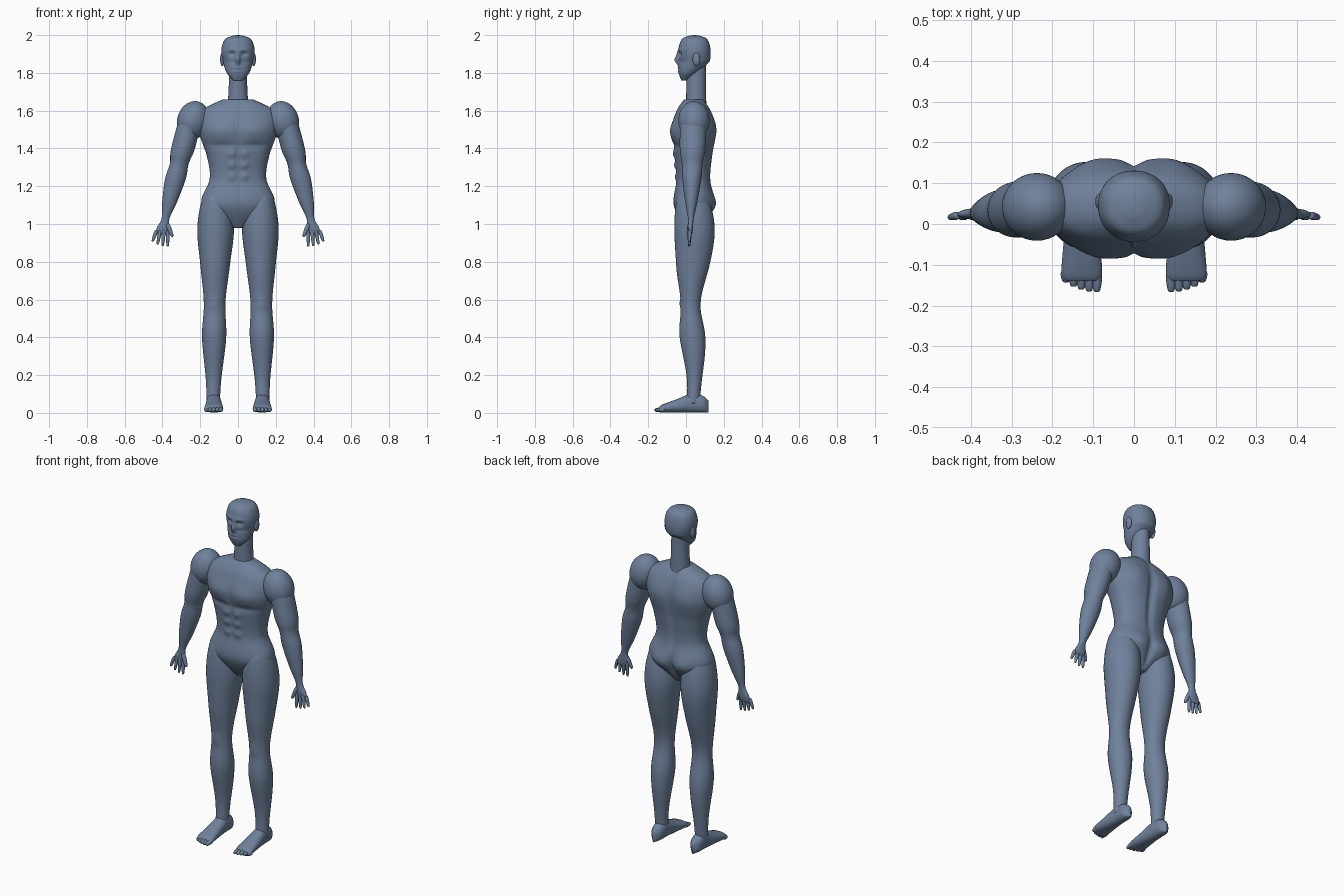
import bpy, bmesh
from math import sin, cos, pi, exp, copysign
from mathutils import Matrix, Vector
from mathutils.geometry import interpolate_bezier

cube = bpy.data.objects.get("Cube")
if cube:
    bpy.data.objects.remove(cube)

skin = bpy.data.materials.new("slate_blue")
skin.use_nodes = True
slate = (.16, .22, .33, 1)
skin.diffuse_color = slate
skin.node_tree.nodes["Principled BSDF"].inputs["Base Color"].default_value = slate

FRONT, BACK = -1, 1


def finish(bm, name, side=1):
    """Turn a bmesh into a smooth object, reflected when side is negative."""
    bmesh.ops.scale(bm, vec=(side, 1, 1), verts=bm.verts)
    bmesh.ops.recalc_face_normals(bm, faces=bm.faces)
    mesh = bpy.data.meshes.new(name)
    bm.to_mesh(mesh)
    bm.free()
    mesh.materials.append(skin)
    for poly in mesh.polygons:
        poly.use_smooth = True
    obj = bpy.data.objects.new(name, mesh)
    bpy.context.collection.objects.link(obj)


def smooth_rows(rows, steps):
    """Run a smooth spline through the cross-section rows."""
    points = [Vector(row) for row in (rows[0], *rows, rows[-1])]
    result = [points[0]]
    for before, start, end, after in zip(points, points[1:], points[2:], points[3:]):
        handle_a = start + (end - before) / 6
        handle_b = end - (after - start) / 6
        result += interpolate_bezier(start, handle_a, handle_b, end, steps)[1:]
    return result


def swell(x, z, facing, bumps):
    """Total outward push of the muscle forms on one side of the body."""
    total = 0
    for centre_x, centre_z, spread_x, spread_z, push, bump_facing in bumps:
        if bump_facing == facing:
            across = (abs(x) - centre_x) / spread_x
            along = (z - centre_z) / spread_z
            total += push * exp(-across * across - along * along)
    return total


def loft(name, rows, centre, side=1, bumps=(), power=2.0, segments=40, steps=8, matrix=Matrix()):
    """Skin rows of (height, radius x, radius y) around a centre line."""
    bm = bmesh.new()
    rings = []
    for z, radius_x, radius_y in smooth_rows(rows, steps):
        centre_x, centre_y = centre(z, radius_y)
        ring = []
        for k in range(segments):
            c, s = cos(2 * pi * k / segments), sin(2 * pi * k / segments)
            x = centre_x + radius_x * copysign(abs(c) ** (2 / power), c)
            y = centre_y + radius_y * copysign(abs(s) ** (2 / power), s)
            facing = BACK if s > 0 else FRONT
            y += facing * swell(x, z, facing, bumps) * abs(s) ** .5
            ring.append(bm.verts.new((x, y, z)))
        rings.append(ring)
    for low, high in zip(rings, rings[1:]):
        for k in range(segments):
            bm.faces.new((low[k - 1], low[k], high[k], high[k - 1]))
    bm.faces.new(rings[0])
    bm.faces.new(rings[-1])
    bm.transform(matrix)
    finish(bm, name, side)


def ellipsoid(name, centre, radii, side, tilt=0):
    bm = bmesh.new()
    bmesh.ops.create_uvsphere(bm, u_segments=40, v_segments=24, radius=1)
    size = Matrix.Diagonal(radii).to_4x4()
    bm.transform(Matrix.Translation(centre) @ Matrix.Rotation(tilt, 4, 'Y') @ size)
    finish(bm, name, side)


def digit(name, start, end, radius, side):
    """A tapered finger or toe between two points."""
    axis = Vector(end) - Vector(start)
    profile = ((0, .8), (.3, 1), (.9, .65), (1, .1))
    rows = [(axis.length * f, radius * w, radius * w) for f, w in profile]
    turn = axis.to_track_quat('Z', 'Y').to_matrix().to_4x4()
    loft(name, rows, lambda z, r: (0, 0), side, segments=16, steps=5,
         matrix=Matrix.Translation(start) @ turn)


# Centre lines of the body parts
def trunk_line(z, radius):
    return 0, .04


def neck_line(z, radius):
    return 0, .054


def head_line(z, radius):
    # The jaw runs forward below the cheekbones
    return 0, .045 - max(0, 1.86 - z) * .55


def arm_line(z, radius):
    return .641 - z / 4, z / 40


def leg_line(z, radius):
    # The knee sits forward of the thigh and calf
    return .132 - .014 * z, .035 - .01 * cos(8.4 * (z - .58))


def foot_line(z, radius):
    # The sole stays flat on the ground
    return .128, radius + .002


# Torso with chest, abdominal, back and seat muscles
chest = (.09, 1.49, .08, .05, .015, FRONT)
chest_crease = (.09, 1.415, .08, .016, -.01, FRONT)
midline = (0, 1.4, .012, .17, -.01, FRONT)
shoulder_blade = (.1, 1.5, .06, .09, .013, BACK)
spine = (0, 1.4, .02, .2, -.018, BACK)
seat = (.08, 1.1, .06, .06, .018, BACK)
cleft = (0, 1.08, .016, .06, -.02, BACK)
abdomen = [(.033, z, .022, .02, .01, FRONT) for z in (1.25, 1.31, 1.37)]
loft("torso",
     [(.98, .03, .04), (1.1, .19, .105), (1.24, .15, .09), (1.36, .165, .1),
      (1.5, .21, .115), (1.6, .19, .09), (1.66, .08, .05)],
     trunk_line, power=2.3, segments=112, steps=14,
     bumps=[chest, chest_crease, midline, shoulder_blade, spine, seat, cleft, *abdomen])

# Neck
loft("neck", [(1.6, .07, .056), (1.66, .053, .053), (1.85, .045, .052)], neck_line)

# Head with facial forms
nose = (0, 1.865, .012, .02, .023, FRONT)
nose_bridge = (0, 1.895, .01, .02, .009, FRONT)
eye_socket = (.032, 1.9, .017, .013, -.012, FRONT)
brow = (.03, 1.922, .03, .01, .005, FRONT)
lips = (0, 1.817, .022, .014, .007, FRONT)
mouth = (0, 1.817, .024, .004, -.01, FRONT)
loft("head",
     [(1.76, .025, .015), (1.8, .06, .05), (1.86, .079, .08), (1.92, .088, .085),
      (1.975, .072, .07), (1.995, .035, .035), (2, .004, .004)],
     head_line, power=2.15, segments=112, steps=12,
     bumps=[nose, nose_bridge, eye_socket, brow, lips, mouth])

kneecap = (.125, .575, .03, .022, .008, FRONT)

for side, label in ((1, "left_"), (-1, "right_")):
    ellipsoid(label + "ear", (.083, .055, 1.872), (.012, .02, .036), side)

    # Arm from the palm up, with a round shoulder
    ellipsoid(label + "shoulder", (.238, .042, 1.548), (.084, .083, .104), side, tilt=-.3)
    loft(label + "arm",
         [(.945, .03, .008), (.98, .034, .013), (1.03, .021, .015), (1.12, .04, .033),
          (1.24, .055, .05), (1.32, .05, .055), (1.4, .063, .068), (1.58, .06, .07)],
         arm_line, side)

    # Fingers and thumb fan out from the palm
    for n, finger in enumerate(("index", "middle", "ring", "little")):
        base = (.372 + .02 * n, .021, .965)
        tip = (.372 + .027 * n, .016, .88 + .003 * n * n)
        digit(label + finger + "_finger", base, tip, .01, side)
    digit(label + "thumb", (.374, .02, 1), (.346, .012, .932), .012, side)

    # Leg
    loft(label + "leg",
         [(.05, .035, .034), (.18, .041, .04), (.4, .064, .068), (.58, .057, .052),
          (.78, .078, .088), (.97, .097, .107), (1.12, .077, .088), (1.19, .04, .05)],
         leg_line, side, bumps=[kneecap], segments=56)

    # Foot, lofted from heel to ball, with five toes
    loft(label + "foot",
         [(-.12, .01, .03), (-.09, .033, .044), (-.03, .038, .05), (.05, .045, .035),
          (.12, .05, .022), (.14, .043, .016)],
         foot_line, side, power=2.3, matrix=Matrix.Rotation(pi / 2, 4, 'X'))
    for n, toe in enumerate(("big", "second", "third", "fourth", "little")):
        x = .091 + .019 * n
        tip_y = .0015 * n * n - .167
        digit(label + toe + "_toe", (x, -.115, .02), (x, tip_y, .014), .013, side)
